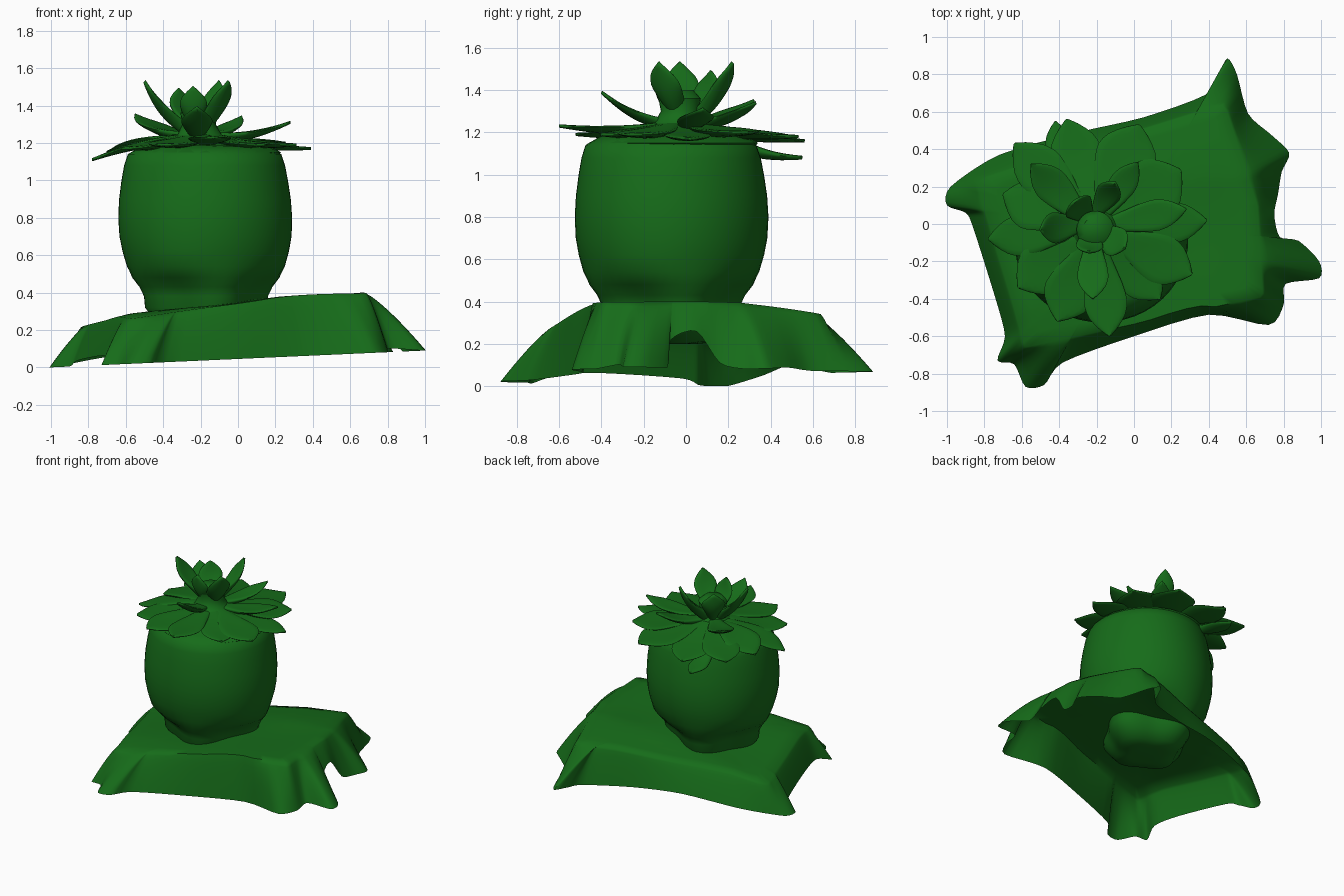
import bpy, bmesh, math
from mathutils import Vector

if "Cube" in bpy.data.objects:
    bpy.data.objects.remove(bpy.data.objects["Cube"])

green = bpy.data.materials.new("green")
green.diffuse_color = (0.008, 0.15, 0.01, 1)
green.use_nodes = True
green.node_tree.nodes["Principled BSDF"].inputs["Base Color"].default_value = green.diffuse_color


def finish(name, verts, faces, angle=50):
    me = bpy.data.meshes.new(name)
    me.from_pydata(verts, [], faces)
    bm = bmesh.new()
    bm.from_mesh(me)
    bmesh.ops.recalc_face_normals(bm, faces=bm.faces)
    bm.to_mesh(me)
    bm.free()
    me.materials.append(green)
    ob = bpy.data.objects.new(name, me)
    bpy.context.collection.objects.link(ob)
    bpy.context.view_layer.objects.active = ob
    ob.select_set(True)
    bpy.ops.object.shade_smooth_by_angle(angle=math.radians(angle))
    ob.select_set(False)
    return ob


def interp(table, x):
    if x <= table[0][0]:
        return table[0][1]
    for (a, va), (b, vb) in zip(table, table[1:]):
        if x <= b:
            return va + (vb - va) * (x - a) / (b - a)
    return table[-1][1]


def loft(name, rings, cap_start=True, cap_end=True, angle=50):
    n = len(rings[0])
    verts = [v for r in rings for v in r]
    faces = []
    for k in range(len(rings) - 1):
        for i in range(n):
            j = (i + 1) % n
            faces.append((k*n+i, k*n+j, (k+1)*n+j, (k+1)*n+i))
    if cap_start:
        faces.append(tuple(range(n))[::-1])
    if cap_end:
        faces.append(tuple(range((len(rings)-1)*n, len(rings)*n)))
    return finish(name, verts, faces, angle)


# Draped cloth: ragged hem outline (x, y, lift above the cut plane)
hem = [(-1, .1, 0), (-.98, .2, 0), (-.72, .37, .04), (-.3, .49, .07), (.05, .57, .04),
       (.38, .69, 0), (.45, .8, 0), (.5, .885, 0), (.55, .8, 0), (.61, .59, 0),
       (.73, .48, .01), (.83, .38, 0), (.79, .28, 0), (.77, .16, .03), (.75, .05, .18),
       (.78, -.07, .14), (.88, -.09, 0), (.99, -.2, 0), (.99, -.29, 0), (.81, -.32, .02),
       (.8, -.43, 0), (.72, -.54, 0), (.4, -.485, 0), (0, -.6, 0), (-.38, -.74, 0),
       (-.48, -.86, 0), (-.58, -.87, 0), (-.64, -.75, 0), (-.73, -.73, 0), (-.69, -.6, .04),
       (-.74, -.4, .05), (-.86, -.02, .03), (-.9, .06, 0)]
rim = [(-.87, .24), (.5, .66), (.68, .1), (.71, -.4), (-.6, -.68)]
top_z = [(-.9, .2), (-.6, .28), (-.1, .34), (.2, .375), (.7, .4)]


def cloth_z(x, y):
    return (interp(top_z, x) - .12 * max(0, y - .25) - .1 * max(0, -y - .45)
            + .005 * math.sin(7 * x + 2) * math.cos(8 * y))


def rim_hit(d):
    best = 9
    for (ax, ay), (bx, by) in zip(rim, rim[1:] + rim[:1]):
        ex, ey = bx - ax, by - ay
        den = d.x * ey - d.y * ex
        if abs(den) > 1e-6:
            t = (ax * ey - ay * ex) / den
            u = (ax * d.y - ay * d.x) / den
            if t > 0 and -.001 <= u <= 1.001:
                best = min(best, t)
    return best


curve = []
for i in range(len(hem)):
    p = [Vector(hem[(i + k) % len(hem)]) for k in (-1, 0, 1, 2)]
    for s in range(4):
        t = s / 4
        curve.append(p[1]*(2*t**3-3*t*t+1) + p[2]*(3*t*t-2*t**3)
                     + (p[2]-p[0])*.4*(t**3-2*t*t+t) + (p[3]-p[1])*.4*(t**3-t*t))
rings = [[] for _ in range(16)]
for c in curve:
    flat = Vector((c.x, c.y, 0))
    R = flat.length
    d = flat / R
    r0 = min(rim_hit(d), R * .93) * .97
    bottom = .045 * (max(-1, min(1, c.x)) + 1) + max(0, c.z)
    for k in range(16):
        if k < 8:
            q = d * r0 * (.1 + .9 * k / 7)
            z = cloth_z(q.x, q.y)
        else:
            t = (k - 7) / 8
            q = d * (r0 + (R - r0) * t)
            zt = cloth_z(d.x * r0, d.y * r0)
            z = zt + (bottom - zt) * (t ** 1.25)
        rings[k].append((q.x, q.y, z))
loft("draped_cloth", rings, cap_start=True, cap_end=False, angle=60)

# Pot: rounded body on a squarish foot, base plug showing underneath
PX, PY = -.175, -.072
profile = [(.2, .12), (.21, .22), (.27, .27), (.32, .305), (.38, .31), (.43, .335), (.48, .385),
           (.54, .422), (.62, .445), (.7, .46), (.8, .465), (.9, .459), (1, .445),
           (1.08, .43), (1.14, .41), (1.18, .34)]
rings = []
for z, r in profile:
    sq = .1 * max(0, min(1, (.52 - z) / .1))
    ring = []
    for i in range(48):
        a = i * math.tau / 48
        k = r * (1 + sq * math.cos(4 * (a - .3))) + .004 * math.sin(3 * a + 4 * z)
        ring.append((PX + math.cos(a) * k, PY + math.sin(a) * k * .985, z))
    rings.append(ring)
loft("pot", rings)

# Rosette heart filling the pot mouth
rings = []
for z, r in [(1.1, .36), (1.15, .4), (1.185, .34), (1.2, .22), (1.24, .12), (1.3, .09), (1.36, .1), (1.4, .06)]:
    s = min(1, r * 2.5)
    rings.append([(-.22 + .05 * s + r * math.cos(i * math.tau / 24),
                   -.02 - .04 * s + r * math.sin(i * math.tau / 24), z) for i in range(24)])
loft("rosette_heart", rings)


# Leaves: lens sections swept along a bent path, cupped across
def leaf(name, base, tip, width, thick=.022, bend=.04, cup=.12):
    a, b = Vector(base), Vector(tip)
    axis = b - a
    side = axis.cross(Vector((0, 0, 1))).normalized()
    up = side.cross(axis).normalized()
    shape = [(0, .42), (.2, .58), (.45, .88), (.62, 1), (.76, .88), (.88, .55), (.96, .25), (1, .05)]
    rings = []
    for k in range(15):
        t = k / 14
        w = width / 2 * interp(shape, t)
        h = thick * (1.25 - .95 * t)
        c = a + axis * t - up * bend * math.sin(math.pi * t)
        ring = []
        for i in range(16):
            g = i * math.tau / 16
            u = math.cos(g)
            lift = cup * width * u * u * math.sin(math.pi * min(1, t + .1))
            ring.append(c + side * u * w + up * (math.sin(g) * h + lift))
        rings.append(ring)
    loft(name, rings, angle=70)


outer = [(-.36, .56, 1.16, .25), (.03, .53, 1.18, .3), (.25, .29, 1.2, .3),
         (.39, .02, 1.17, .2), (.31, -.27, 1.19, .24), (.14, -.4, 1.19, .22),
         (-.13, -.6, 1.23, .21), (-.41, -.52, 1.19, .25), (-.62, -.34, 1.17, .26),
         (-.78, -.08, 1.11, .2), (-.7, .16, 1.15, .25), (-.64, .43, 1.18, .24)]
for n, (x, y, z, w) in enumerate(outer):
    d = Vector((x + .2, y + .02, 0)).normalized()
    leaf(f"outer_leaf_{n}", (-.2 + d.x * .1, -.02 + d.y * .1, 1.215), (x, y, z), w * 1.12,
         .026, bend=.012 if z > 1.15 else -.02, cup=.06)

# Small leaf drooping at the back
leaf("drooping_leaf", (-.38, .22, 1.15), (-.42, .55, 1.08), .14, .03, .02, .05)

middle = [(.28, .08, 1.31, .17), (-.55, .32, 1.35, .19), (-.22, -.4, 1.39, .17),
          (.02, .33, 1.34, .15)]
for n, (x, y, z, w) in enumerate(middle):
    leaf(f"middle_leaf_{n}", (-.22 + (x + .22) * .1, -.02 + (y + .02) * .1, 1.23), (x, y, z), w, .026, .03, .1)

# Upright crown
crown = [(-.5, -.03, 1.53, .17), (-.05, -.13, 1.53, .17), (-.32, .12, 1.49, .17),
         (-.1, .22, 1.53, .14), (-.24, -.15, 1.5, .15)]
for n, (x, y, z, w) in enumerate(crown):
    leaf(f"crown_leaf_{n}", (-.23 + (x + .23) * .15, (y + .02) * .2, 1.27), (x, y, z), w, .03, .03, .12)
